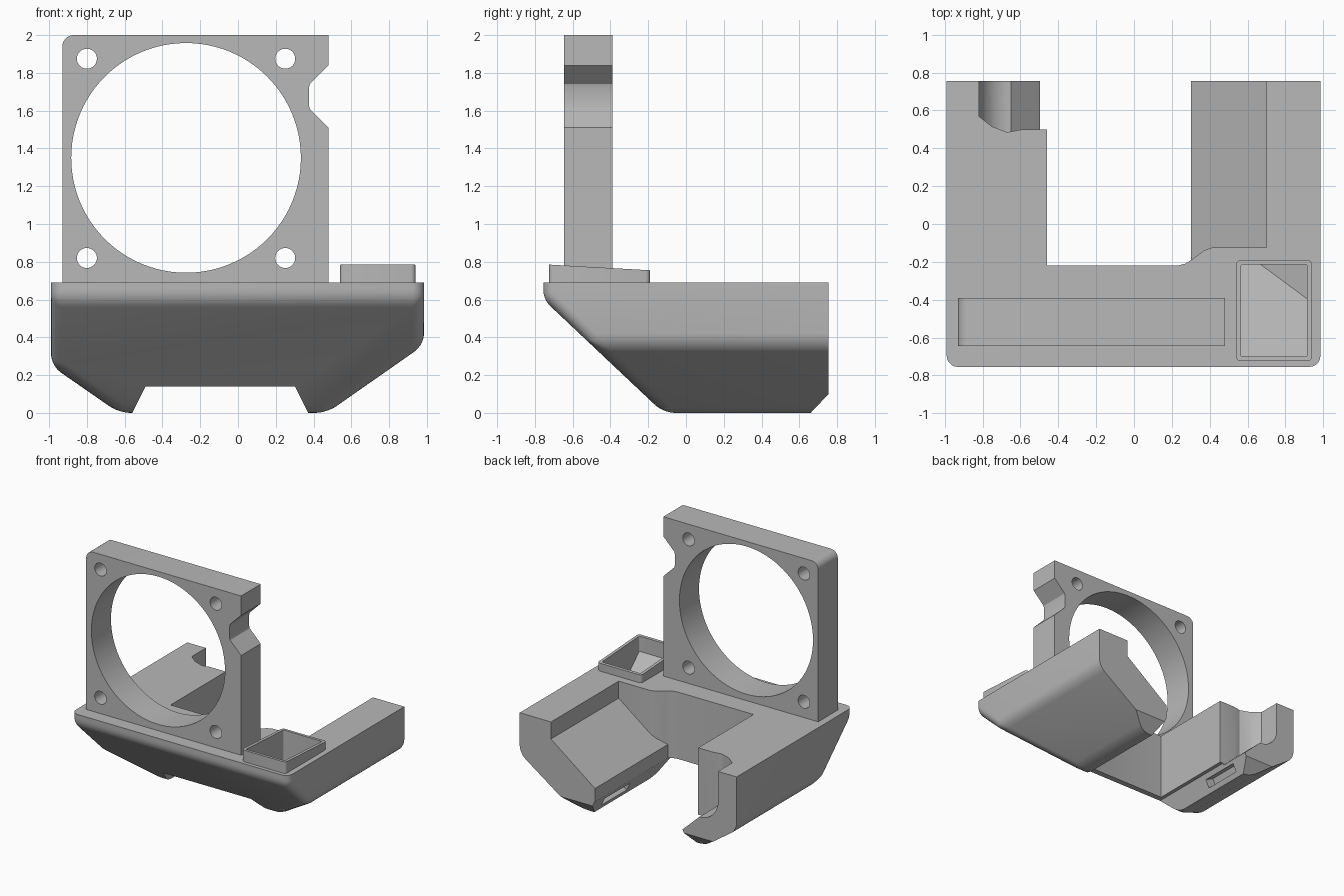
import bpy, bmesh, math
from mathutils import Vector, Matrix

old = bpy.data.objects.get("Cube")
if old:
    bpy.data.objects.remove(old, do_unlink=True)

grey = bpy.data.materials.new("plain grey")
grey.use_nodes = True
grey.diffuse_color = (0.48, 0.48, 0.48, 1)
grey.node_tree.nodes["Principled BSDF"].inputs["Base Color"].default_value = (0.48, 0.48, 0.48, 1)


def make(name, bm):
    bmesh.ops.recalc_face_normals(bm, faces=bm.faces[:])
    mesh = bpy.data.meshes.new(name)
    bm.to_mesh(mesh)
    bm.free()
    mesh.materials.append(grey)
    obj = bpy.data.objects.new(name, mesh)
    bpy.context.collection.objects.link(obj)
    return obj


def prism_bm(pts, axis, a, b):
    """Extrude a 2D outline along y (points are x,z) or z (points are x,y)."""
    bm = bmesh.new()
    place = (lambda p: (p[0], a, p[1])) if axis == "y" else (lambda p: (p[0], p[1], a))
    face = bm.faces.new([bm.verts.new(place(p)) for p in pts])
    out = bmesh.ops.extrude_face_region(bm, geom=[face])
    shift = Vector((0, b - a, 0)) if axis == "y" else Vector((0, 0, b - a))
    bmesh.ops.translate(bm, vec=shift, verts=[v for v in out["geom"] if isinstance(v, bmesh.types.BMVert)])
    return bm


def prism(name, pts, axis, a, b):
    return make(name, prism_bm(pts, axis, a, b))


def slice_off(bm, point, normal):
    """Remove everything on the side the normal points to and cap it."""
    res = bmesh.ops.bisect_plane(bm, geom=bm.verts[:] + bm.edges[:] + bm.faces[:],
                                 plane_co=point, plane_no=normal, clear_outer=True)
    edges = [e for e in res["geom_cut"] if isinstance(e, bmesh.types.BMEdge)]
    bmesh.ops.holes_fill(bm, edges=edges)


def boolean(obj, other, operation="DIFFERENCE"):
    mod = obj.modifiers.new("cut", "BOOLEAN")
    mod.operation = operation
    mod.solver = "EXACT"
    mod.object = other
    bpy.context.view_layer.objects.active = obj
    bpy.ops.object.modifier_apply(modifier=mod.name)
    bpy.data.objects.remove(other, do_unlink=True)


def arc(cx, cy, r, start, end, n):
    return [(cx + r * math.cos(math.radians(start + (end - start) * i / n)),
             cy + r * math.sin(math.radians(start + (end - start) * i / n))) for i in range(n + 1)]


def rounded_rect(x0, x1, y0, y1, r):
    return (arc(x1 - r, y1 - r, r, 0, 90, 4) + arc(x0 + r, y1 - r, r, 90, 180, 4)
            + arc(x0 + r, y0 + r, r, 180, 270, 4) + arc(x1 - r, y0 + r, r, 270, 360, 4))


def finish(obj):
    bpy.ops.object.select_all(action="DESELECT")
    obj.select_set(True)
    bpy.context.view_layer.objects.active = obj
    bpy.ops.object.shade_smooth_by_angle(angle=math.radians(28))


TOP, BACK, FRONT = 0.69, 0.755, -0.755

# Duct body: tapered hull with soft lower edges
bm = prism_bm([(-0.99, TOP), (-0.99, 0.25), (-0.63, 0), (0.47, 0), (0.985, 0.36), (0.985, TOP)],
              "y", FRONT, BACK)
slice_off(bm, (0, FRONT, 0.6), (0, -0.59, -0.625))
slice_off(bm, (0, BACK, 0.1), (0, 0.1, -0.095))
soft = []
for e in bm.edges:
    on_top = all(v.co.z > TOP - 0.01 for v in e.verts)
    at_back = all(v.co.y > 0.64 for v in e.verts)
    if not on_top and not at_back:
        soft.append(e)
bmesh.ops.bevel(bm, geom=soft, offset=0.06, offset_type="OFFSET", segments=5, profile=0.5,
                affect="EDGES", clamp_overlap=True)
body = make("duct_body", bm)

# Notch along the underside
boolean(body, prism("notch_cutter", [(-0.63, -0.14), (-0.49, 0.14), (0.302, 0.14), (0.442, -0.14)],
                    "y", -1, 1))

# Rear opening between the arms, with a sloped inner face on the right-hand side
opening = prism("opening_cutter", [(-0.46, 0.9), (-0.46, -0.2), (0.3, -0.2), (0.3, 0.25),
                                   (0.7, 0.55), (0.7, 0.9)], "y", -0.4, 1)
boolean(opening, prism("opening_plan", [(-0.6, -0.22), (0.23, -0.22), (0.27, -0.21), (0.31, -0.185),
                                        (0.37, -0.14), (0.41, -0.125), (0.9, -0.125), (0.9, 0.95),
                                        (-0.6, 0.95)], "z", -0.5, 1.2), "INTERSECT")
boolean(body, opening)

# Rounded socket at the end of the narrow arm
socket = prism("socket_cutter", [(-0.82, 0.9)] + arc(-0.65, 0.44, 0.17, 180, 270, 10)
               + [(-0.49, 0.12), (-0.3, 0.12), (-0.3, 0.9)], "y", 0.3, 1)
boolean(socket, prism("socket_plan", [(-0.9, 0.9), (-0.9, 0.58), (-0.82, 0.57), (-0.75, 0.515),
                                      (-0.67, 0.485), (-0.6, 0.498), (-0.2, 0.498), (-0.2, 0.9)],
                      "z", -0.1, 1), "INTERSECT")
boolean(body, socket)

# Air outlet slots on the two notch slopes
for x, tilt in ((-0.525, 1), (0.337, -1)):
    bm = bmesh.new()
    bmesh.ops.create_cube(bm, size=1)
    bmesh.ops.scale(bm, vec=(0.16, 0.33, 0.07), verts=bm.verts)
    turn = Matrix.Rotation(math.radians(26.5) * tilt, 4, "Y")
    bmesh.ops.transform(bm, matrix=Matrix.Translation((x, 0.43, 0.07)) @ turn, verts=bm.verts)
    boolean(body, make("slot_cutter", bm))


# Hollow below the inlet, following the hull slopes
def inlet_hollow():
    bm = prism_bm(rounded_rect(0.565, 0.915, -0.7, -0.215, 0.008), "z", -0.1, 1)
    slice_off(bm, (0, FRONT, 0.71), (0, -0.59, -0.625))
    slice_off(bm, (0.47, 0, 0.06), (0.36, 0, -0.515))
    return make("hollow_cutter", bm)


boolean(body, inlet_hollow())
finish(body)

# Inlet collar with a sloping rim
bm = prism_bm(rounded_rect(0.54, 0.94, -0.725, -0.19, 0.025), "z", TOP, 0.9)
slice_off(bm, (0, -0.725, 0.785), (0, 0.03, 0.535))
collar = make("inlet_collar", bm)
boolean(collar, inlet_hollow())
finish(collar)

# Upright fan plate with a side notch
plate = prism("fan_plate", [(0.48, TOP), (0.48, 1.51), (0.38, 1.61), (0.375, 1.63), (0.375, 1.72),
                            (0.38, 1.74), (0.48, 1.84), (0.48, 2.0)]
              + arc(-0.87, 1.94, 0.06, 90, 180, 6) + [(-0.93, TOP)], "y", -0.645, -0.39)


def bore(x, z, r, n):
    boolean(plate, prism("bore_cutter", arc(x, z, r, 0, 360 - 360 / n, n - 1), "y", -0.8, -0.2))


bore(-0.275, 1.35, 0.608, 96)
for x in (-0.8, 0.25):
    for z in (0.82, 1.875):
        bore(x, z, 0.053, 32)
finish(plate)
